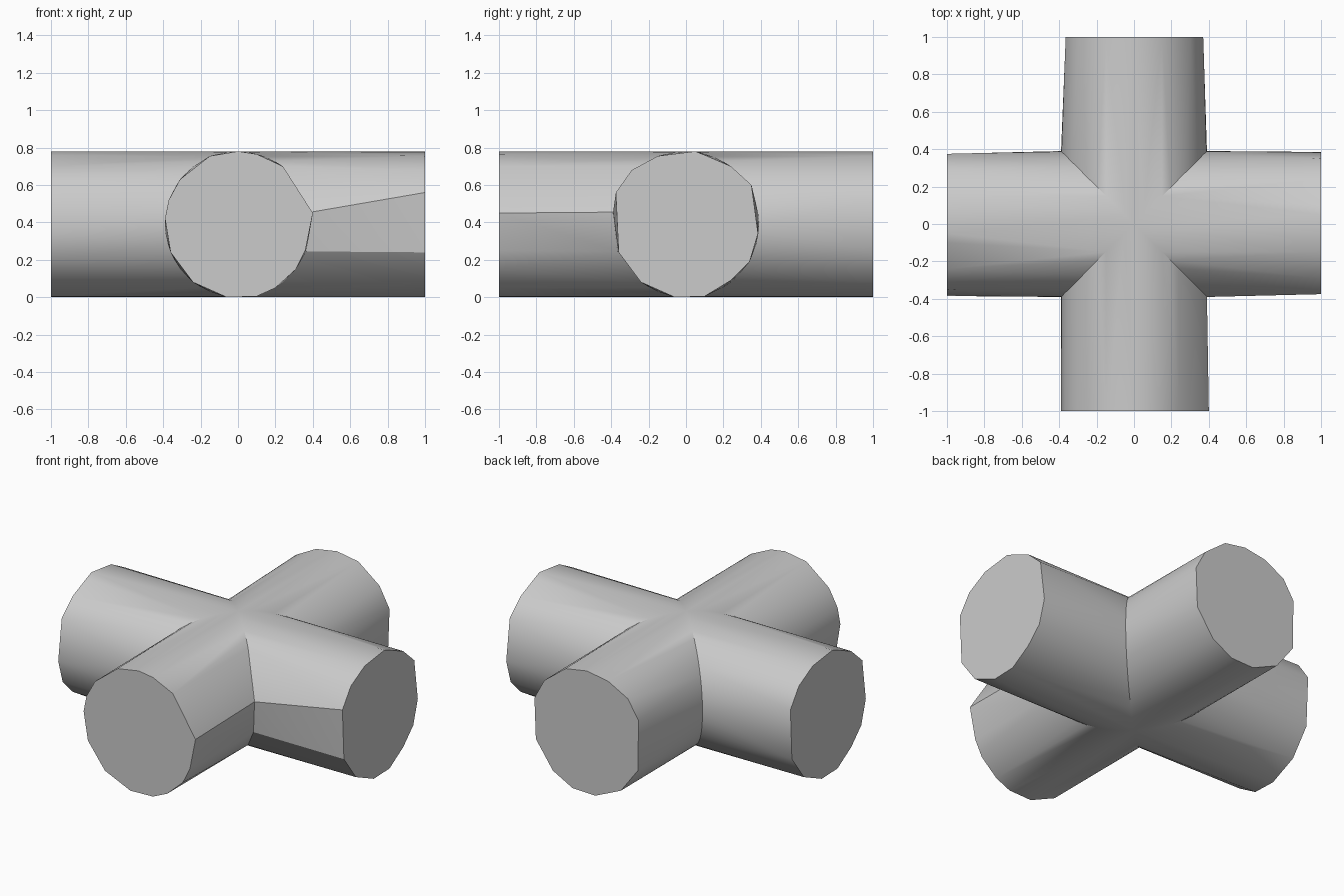
import bpy
import bmesh
import math
from mathutils import Matrix, Vector

cube = bpy.data.objects.get("Cube")
if cube:
    bpy.data.objects.remove(cube, do_unlink=True)

R = 0.39            # pipe radius and axis height
STEPS = 24          # segments along each half-round seam

grey = bpy.data.materials.new("light_grey")
grey.use_nodes = True
colour = (0.6, 0.6, 0.6, 1.0)
grey.diffuse_color = colour
grey.node_tree.nodes["Principled BSDF"].inputs["Base Color"].default_value = colour

# Irregular end caps, as (sideways, height)
front_cap = [(0, .78), (.1, .765), (.24, .70), (.40, .45), (.36, .25), (.31, .15),
             (.2, .05), (.1, .005), (-.06, 0), (-.24, .08), (-.36, .24),
             (-.39, .42), (-.37, .52), (-.31, .63), (-.15, .755)]
side_cap = [(.05, .78), (.1, .76), (.24, .70), (.35, .60), (.385, .34), (.34, .19),
            (.24, .09), (.1, .005), (-.06, 0), (-.24, .08), (-.36, .24),
            (-.375, .56), (-.29, .68), (-.15, .755)]
back_cap = [(0, .78), (.15, .755), (.29, .68), (.365, .56), (.36, .24), (.24, .08),
            (.06, 0), (-.1, .005), (-.24, .08), (-.36, .25), (-.37, .51),
            (-.30, .64), (-.15, .755)]
caps = [front_cap, side_cap, back_cap, side_cap]


def round_seam():
    """Half circle from top to bottom."""
    angles = [math.pi * i / STEPS for i in range(STEPS + 1)]
    return [(R * math.sin(a), R + R * math.cos(a)) for a in angles]


# The front right seam has one broad flat band on its side
smooth = round_seam()
coarse = [p for p in smooth if p[0] < 0.25] + [(.39, .455), (.365, .245)]
seams = [coarse, smooth, smooth, smooth]


def arm_mesh(bm, index):
    """Stretch a hull from the two mitred seams out to the end cap."""
    turn = Matrix.Rotation(index * math.pi / 2, 3, 'Z')
    points = [(u, -1, z) for u, z in caps[index]]
    points += [(u, -u, z) for u, z in seams[index]]
    points += [(-u, -u, z) for u, z in seams[index - 1] if u > 1e-5]
    part = bmesh.new()
    for p in points:
        part.verts.new(p)
    bmesh.ops.convex_hull(part, input=part.verts[:])
    # Open the inner mitre faces so the arms join into one skin
    inner = [f for f in part.faces
             if all(abs(abs(v.co.x) + v.co.y) < 1e-4 for v in f.verts)]
    bmesh.ops.delete(part, geom=inner, context='FACES')
    bmesh.ops.delete(part, geom=[v for v in part.verts if not v.link_faces],
                     context='VERTS')
    copies = {v: bm.verts.new(turn @ Vector(v.co)) for v in part.verts}
    for f in part.faces:
        bm.faces.new([copies[v] for v in f.verts])
    part.free()


# Four-way pipe cross
bm = bmesh.new()
for i in range(4):
    arm_mesh(bm, i)
bmesh.ops.remove_doubles(bm, verts=bm.verts[:], dist=0.0005)
bmesh.ops.recalc_face_normals(bm, faces=bm.faces[:])
mesh = bpy.data.meshes.new("pipe_cross")
bm.to_mesh(mesh)
bm.free()
mesh.materials.append(grey)
cross = bpy.data.objects.new("pipe_cross", mesh)
bpy.context.collection.objects.link(cross)

# Smooth barrels, crisp caps and seams
bpy.ops.object.select_all(action='DESELECT')
cross.select_set(True)
bpy.context.view_layer.objects.active = cross
bpy.ops.object.shade_smooth_by_angle(angle=math.radians(30))
